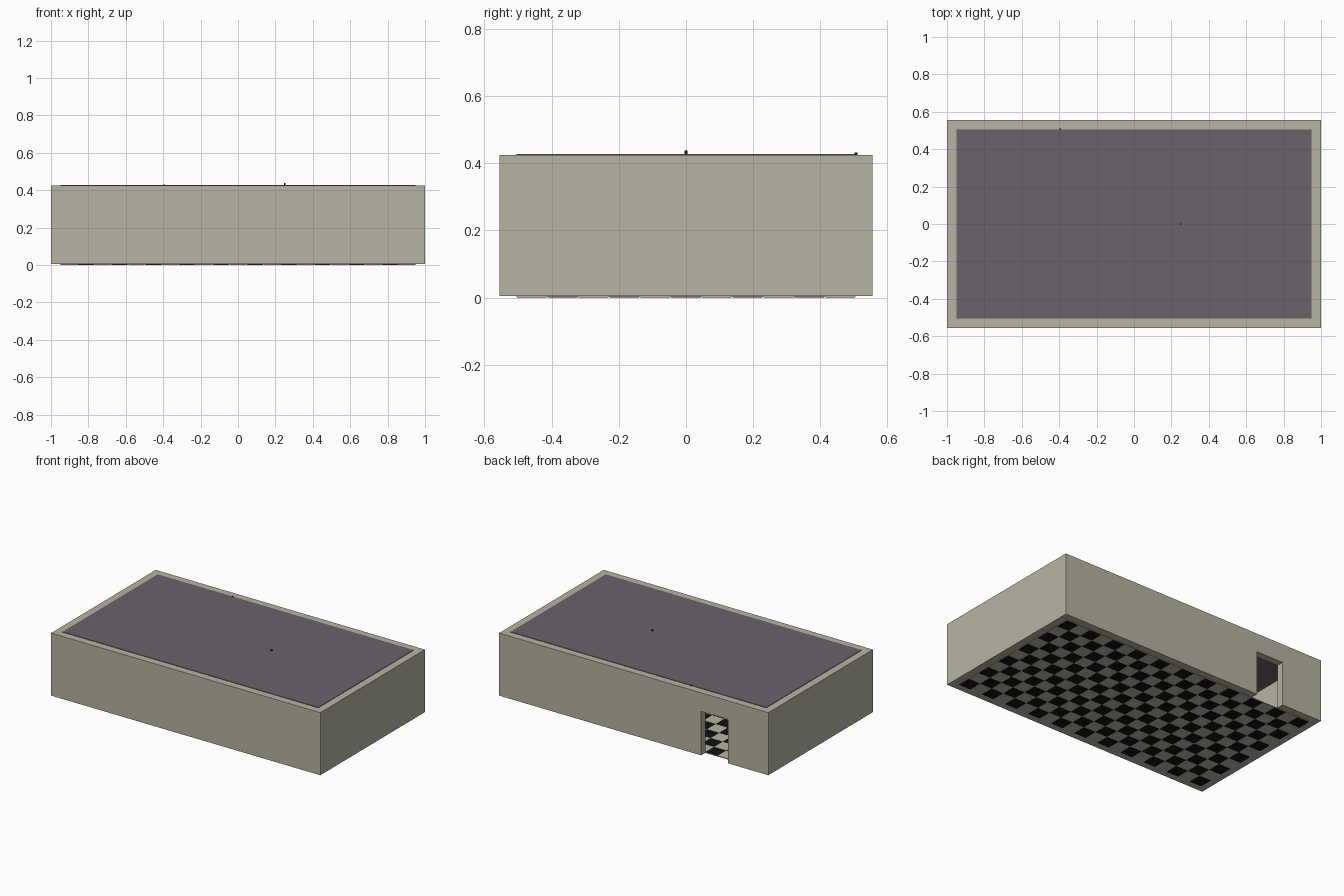
import bpy, bmesh

if "Cube" in bpy.data.objects:
    bpy.data.objects.remove(bpy.data.objects["Cube"])

def material(name, rgb):
    m = bpy.data.materials.new(name)
    m.diffuse_color = (*rgb, 1)
    m.use_nodes = True
    m.node_tree.nodes["Principled BSDF"].inputs["Base Color"].default_value = m.diffuse_color
    return m

CREAM = material("warm_grey_plaster", (0.47, 0.455, 0.365))
PLUM = material("plum_grey_ceiling", (0.145, 0.122, 0.142))
BLACK = material("black_tile", (0.006, 0.006, 0.006))

def finish(name, bm, mat):
    bmesh.ops.recalc_face_normals(bm, faces=bm.faces)
    me = bpy.data.meshes.new(name)
    bm.to_mesh(me)
    bm.free()
    me.materials.append(mat)
    ob = bpy.data.objects.new(name, me)
    bpy.context.collection.objects.link(ob)
    return ob

def add_box(bm, x0, x1, y0, y1, z0, z1):
    vs = bmesh.ops.create_cube(bm, size=1)["verts"]
    for v in vs:
        v.co.x = x1 if v.co.x > 0 else x0
        v.co.y = y1 if v.co.y > 0 else y0
        v.co.z = z1 if v.co.z > 0 else z0

def box(name, mat, *b):
    bm = bmesh.new()
    add_box(bm, *b)
    return finish(name, bm, mat)

X, Y, T = 1.0, 0.555, 0.05          # outer half sizes and wall thickness
Z0, Z1 = 0.005, 0.425
XI, YI = X - T, Y - T

# front and side walls
box("front_wall", CREAM, -X, X, -Y, -YI, Z0, Z1)
for side, s in (("left", -1), ("right", 1)):
    a, b = sorted((s * XI, s * X))
    box(side + "_wall", CREAM, a, b, -YI, YI, Z0, Z1)

# back wall: outline with a doorway, extruded through the wall thickness
outline = [(-X, Z0), (-0.70, Z0), (-0.70, 0.30), (-0.50, 0.30),
           (-0.50, Z0), (X, Z0), (X, Z1), (-X, Z1)]
bm = bmesh.new()
f = bm.faces.new([bm.verts.new((x, YI, z)) for x, z in outline])
ext = bmesh.ops.extrude_face_region(bm, geom=[f])["geom"]
bmesh.ops.translate(bm, vec=(0, T, 0),
                    verts=[g for g in ext if isinstance(g, bmesh.types.BMVert)])
finish("back_wall", bm, CREAM)

# floor slab and ceiling panel
box("floor", CREAM, -XI, XI, -YI, YI, 0.002, 0.007)
box("ceiling", PLUM, -XI, XI, -YI, YI, 0.421, 0.428)

# chequered black tiles, showing on both sides of the floor
NX, NY = 21, 11
px, py = 2 * XI / NX, 2 * YI / NY
gap = 0.002
bm = bmesh.new()
for i in range(NX):
    for j in range(NY):
        if (i + j) % 2 == 0:
            x, y = -XI + i * px, -YI + j * py
            add_box(bm, x + gap, x + px - gap, y + gap, y + py - gap, 0.0, 0.009)
finish("floor_tiles", bm, BLACK)

# lamp cord end and small fixing poking through the ceiling
box("lamp_cord", BLACK, 0.246, 0.254, -0.004, 0.004, 0.34, 0.437)
box("wall_fixing", BLACK, -0.397, -0.389, 0.502, 0.510, 0.40, 0.431)
